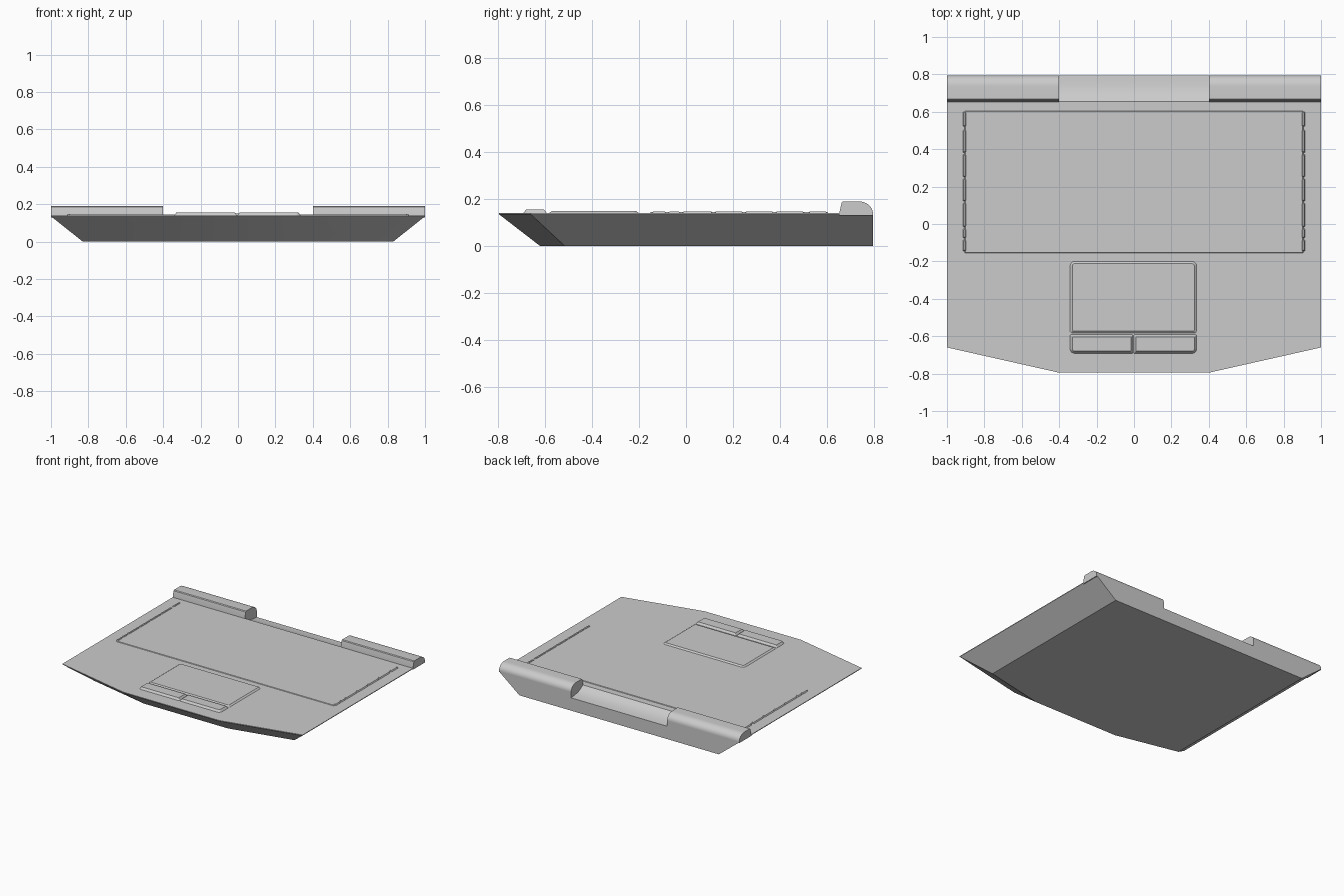
import bpy, bmesh, math

if "Cube" in bpy.data.objects:
    bpy.data.objects.remove(bpy.data.objects["Cube"], do_unlink=True)

grey = bpy.data.materials.new("light_grey")
GREY = (0.6, 0.6, 0.6, 1)
grey.diffuse_color = GREY
grey.use_nodes = True
grey.node_tree.nodes["Principled BSDF"].inputs["Base Color"].default_value = GREY


def loft(name, rings, smooth=False):
    """Join matching rings of points and cap both ends."""
    bm = bmesh.new()
    loops = [[bm.verts.new(p) for p in ring] for ring in rings]
    n = len(loops[0])
    for a, b in zip(loops, loops[1:]):
        for i in range(n):
            bm.faces.new((a[i], a[(i + 1) % n], b[(i + 1) % n], b[i]))
    bm.faces.new(loops[0][::-1])
    bm.faces.new(loops[-1])
    bmesh.ops.recalc_face_normals(bm, faces=bm.faces)
    mesh = bpy.data.meshes.new(name)
    bm.to_mesh(mesh)
    bm.free()
    mesh.materials.append(grey)
    ob = bpy.data.objects.new(name, mesh)
    bpy.context.collection.objects.link(ob)
    if smooth:
        activate(ob)
        bpy.ops.object.shade_smooth_by_angle(angle=math.radians(35))
    return ob


def activate(ob):
    bpy.ops.object.select_all(action="DESELECT")
    ob.select_set(True)
    bpy.context.view_layer.objects.active = ob


def extrude_x(name, profile, x0, x1, smooth=False):
    """Sweep a (y, z) profile sideways."""
    return loft(name, [[(x, y, z) for y, z in profile] for x in (x0, x1)], smooth)


def outline(half, z):
    """Mirror the right half of a plan outline."""
    pts = half + [(-x, y) for x, y in reversed(half)]
    return [(x, y, z) for x, y in pts]


def rounded(x0, x1, y0, y1, radii, z):
    """Rectangle with a radius per corner: front left, front right, back right, back left."""
    pts = []
    corners = ((x0, y0, 1, 1), (x1, y0, -1, 1), (x1, y1, -1, -1), (x0, y1, 1, -1))
    for k, ((x, y, sx, sy), r) in enumerate(zip(corners, radii)):
        for i in range(5):
            a = math.pi * (1 + k / 2 + i / 8)
            pts.append((x + sx * r + r * math.cos(a), y + sy * r + r * math.sin(a), z))
    return pts


def pad(name, x0, x1, y0, y1, radii, top, slope):
    """Raised plate with sloping sides."""
    inner = [max(r - slope, 0.002) for r in radii]
    loft(name, [rounded(x0, x1, y0, y1, radii, 0.135),
                rounded(x0, x1, y0, y1, radii, 0.14),
                rounded(x0 + slope, x1 - slope, y0 + slope, y1 - slope, inner, top)])


# Tapered body with angled front corners
body = loft("body", [outline([(0.35, -0.62), (0.83, -0.515), (0.83, 0.795)], 0),
                     outline([(0.4, -0.795), (1, -0.66), (1, 0.795)], 0.135),
                     outline([(0.4, -0.795), (1, -0.66), (1, 0.795)], 0.14)])

# Hollow at the back between the hinge covers
hollow = [(0.655, 0.14), (0.68, 0.122), (0.71, 0.109), (0.75, 0.1), (0.8, 0.096),
          (0.85, 0.096), (0.85, 0.2), (0.655, 0.2)]
cutter = extrude_x("hollow_cutter", hollow, -0.4, 0.4)
cutter.hide_render = True
cut = body.modifiers.new("hollow", "BOOLEAN")
cut.object = cutter
cut.solver = "EXACT"
activate(body)
bpy.ops.object.modifier_apply(modifier="hollow")
bpy.data.objects.remove(cutter, do_unlink=True)
bpy.ops.object.shade_smooth_by_angle(angle=math.radians(25))

# Hinge covers, rounded at the back
cover = [(0.652, 0.13), (0.652, 0.14), (0.662, 0.185), (0.668, 0.19), (0.735, 0.19)]
cover += [(0.735 + 0.06 * math.sin(a), 0.14 + 0.05 * math.cos(a))
          for a in (math.pi / 16 * i for i in range(1, 9))]
cover += [(0.795, 0.13)]
for side, x0, x1 in (("right", -1, -0.4), ("left", 0.4, 1)):
    extrude_x(side + "_hinge_cover", cover, x0, x1, True)

# Keyboard panel with the ends of the key rows along both sides
pad("keyboard_panel", -0.905, 0.905, -0.155, 0.605, [0.004] * 4, 0.144, 0.003)
rows = [(-0.145, -0.085), (-0.075, -0.025), (-0.015, 0.112), (0.122, 0.242),
        (0.252, 0.372), (0.382, 0.502), (0.522, 0.6)]
for i, (y0, y1) in enumerate(rows):
    for side, s in (("right", -1), ("left", 1)):
        x0, x1 = sorted((s * 0.895, s * 0.915))
        pad(f"{side}_key_end_{i + 1}", x0, x1, y0, y1, [0.006] * 4, 0.148, 0.005)

# Touchpad and its two buttons
R, S = 0.025, 0.006
pad("touchpad", -0.342, 0.335, -0.583, -0.2, [S, S, R, R], 0.149, 0.012)
pad("right_button", -0.342, -0.005, -0.692, -0.592, [R, S, S, S], 0.155, 0.012)
pad("left_button", -0.002, 0.335, -0.692, -0.592, [S, R, S, S], 0.155, 0.012)
